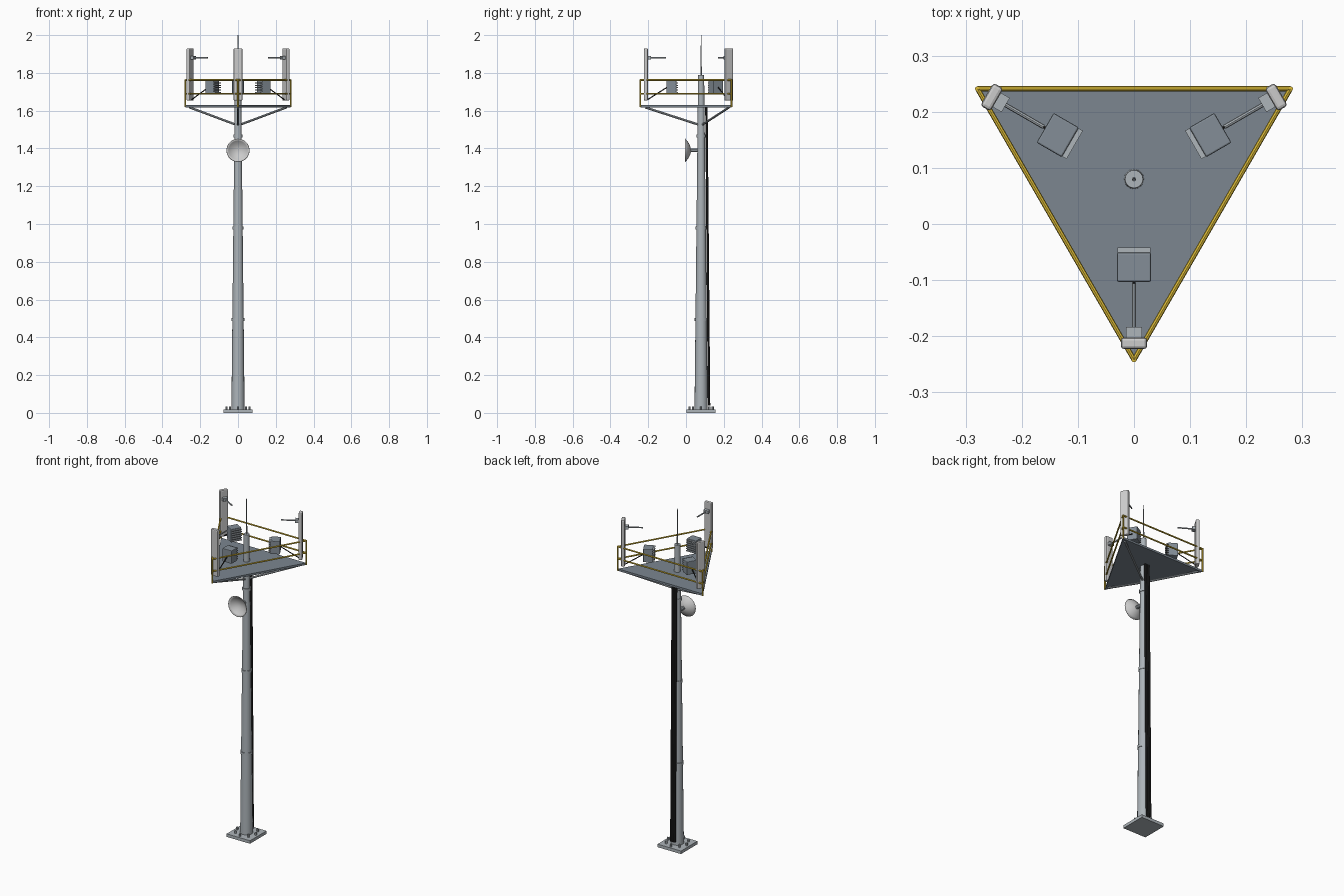
import bpy, bmesh, math
from mathutils import Vector, Matrix

if "Cube" in bpy.data.objects:
    bpy.data.objects.remove(bpy.data.objects["Cube"])

CY = 0.08                                   # mast axis sits at (0, CY)
DIRS = [math.radians(a) for a in (-90, 30, 150)]


def material(name, rgb):
    m = bpy.data.materials.new(name)
    m.diffuse_color = (*rgb, 1)
    m.use_nodes = True
    m.node_tree.nodes["Principled BSDF"].inputs["Base Color"].default_value = m.diffuse_color
    return m


STEEL = material("steel", (0.42, 0.46, 0.49))
DECK = material("deck", (0.2, 0.24, 0.28))
YELLOW = material("safety_yellow", (0.75, 0.52, 0.04))
BLACK = material("black_cable", (0.02, 0.02, 0.02))
PALE = material("pale_grey", (0.6, 0.62, 0.63))
UNIT = material("radio_grey", (0.23, 0.27, 0.31))


def finish(name, bm, mat, smooth=False):
    bmesh.ops.recalc_face_normals(bm, faces=bm.faces)
    me = bpy.data.meshes.new(name)
    bm.to_mesh(me)
    bm.free()
    ob = bpy.data.objects.new(name, me)
    bpy.context.collection.objects.link(ob)
    me.materials.append(mat)
    if smooth:
        bpy.ops.object.select_all(action='DESELECT')
        ob.select_set(True)
        bpy.context.view_layer.objects.active = ob
        bpy.ops.object.shade_smooth_by_angle(angle=math.radians(35))
    return ob


def rod(name, a, b, r1, mat, r2=None, sides=8):
    a, b = Vector(a), Vector(b)
    d = b - a
    bm = bmesh.new()
    M = Matrix.Translation((a + b) / 2) @ d.to_track_quat('Z', 'Y').to_matrix().to_4x4()
    bmesh.ops.create_cone(bm, cap_ends=True, segments=sides, radius1=r1,
                          radius2=r1 if r2 is None else r2, depth=d.length, matrix=M)
    return finish(name, bm, mat, sides > 6)


def polar(ang, r, z, side=0.0):
    c, s = math.cos(ang), math.sin(ang)
    return Vector((r * c - side * s, CY + r * s + side * c, z))


def radial_box(name, ang, r0, r1, width, z0, z1, mat, bevel=0.0):
    bm = bmesh.new()
    M = (Matrix.Translation(polar(ang, (r0 + r1) / 2, (z0 + z1) / 2))
         @ Matrix.Rotation(ang, 4, 'Z') @ Matrix.Diagonal((r1 - r0, width, z1 - z0, 1)))
    bmesh.ops.create_cube(bm, size=1, matrix=M)
    ob = finish(name, bm, mat)
    if bevel:
        b = ob.modifiers.new("bevel", 'BEVEL')
        b.width, b.segments = bevel, 2
    return ob


def mast_r(z):
    return 0.035 - 0.019 * z / 1.79


# base plate with anchor bolts
radial_box("base_plate", 0, -0.077, 0.077, 0.154, 0, 0.018, STEEL)
for i in range(8):
    a = i * math.pi / 4
    rod(f"anchor_bolt_{i}", polar(a, 0.061, 0.015), polar(a, 0.061, 0.034), 0.006, STEEL, sides=6)

# tapered mast, joint collars, lightning rod
rod("mast", (0, CY, 0.015), (0, CY, 1.79), 0.035, STEEL, 0.016, 16)
for i, z in enumerate((0.495, 0.98, 1.465)):
    rod(f"mast_collar_{i}", (0, CY, z - 0.008), (0, CY, z + 0.008), mast_r(z) + 0.004, STEEL, sides=16)
rod("lightning_rod_base", (0, CY, 1.785), (0, CY, 1.835), 0.004, STEEL)
rod("lightning_rod", (0, CY, 1.83), (0, CY, 2.0), 0.0028, STEEL, 0.0015)

# feeder cables up the back of the mast
for i, x in enumerate((-0.011, 0, 0.011)):
    rod(f"feeder_cable_{i}", (x, CY + 0.042, 0.04), (x, CY + 0.028, 1.62), 0.0065, BLACK)

# triangular deck
bm = bmesh.new()
tri = [bm.verts.new(polar(a, 0.322, 1.618)) for a in DIRS]
face = bm.faces.new(tri)
top = bmesh.ops.extrude_face_region(bm, geom=[face])["geom"]
bmesh.ops.translate(bm, vec=(0, 0, 0.012), verts=[v for v in top if isinstance(v, bmesh.types.BMVert)])
finish("deck", bm, DECK)

# one sector per corner: railing, strut, panel antenna, radio unit
for i, a in enumerate(DIRS):
    nxt = DIRS[(i + 1) % 3]
    rod(f"rail_post_{i}", polar(a, 0.322, 1.62), polar(a, 0.322, 1.765), 0.0045, YELLOW)
    for label, z in (("top", 1.762), ("mid", 1.69)):
        rod(f"{label}_rail_{i}", polar(a, 0.322, z), polar(nxt, 0.322, z), 0.0045, YELLOW)
    rod(f"deck_strut_{i}", polar(a, 0.295, 1.617), polar(a, 0.01, 1.525), 0.006, STEEL)

    radial_box(f"panel_antenna_{i}", a, 0.282, 0.303, 0.047, 1.653, 1.93, PALE, 0.006)
    radial_box(f"panel_clamp_{i}", a, 0.264, 0.284, 0.029, 1.871, 1.889, STEEL)
    rod(f"panel_arm_{i}", polar(a, 0.268, 1.88), polar(a, 0.186, 1.88), 0.004, STEEL)

    radial_box(f"radio_unit_{i}", a, 0.131, 0.183, 0.061, 1.688, 1.766, UNIT, 0.003)
    for k in range(6):
        z = 1.694 + k * 0.0125
        radial_box(f"cooling_fin_{i}_{k}", a, 0.122, 0.133, 0.058, z, z + 0.005, STEEL)
    rod(f"jumper_cable_{i}", polar(a, 0.284, 1.658), polar(a, 0.18, 1.724), 0.003, BLACK, sides=6)

# microwave dish: thin parabolic bowl opening to the front
bm = bmesh.new()
prof = [(0.061 * t / 6, 0.025 - 0.03 * (t / 6) ** 2) for t in range(7)]
vs = [bm.verts.new((r, y, 1.39)) for r, y in prof]
es = [bm.edges.new(p) for p in zip(vs, vs[1:])]
bmesh.ops.spin(bm, geom=vs + es, cent=(0, 0, 1.39), axis=(0, 1, 0),
               angle=2 * math.pi, steps=20, use_duplicate=False)
bmesh.ops.remove_doubles(bm, verts=bm.verts, dist=0.0005)
dish = finish("dish", bm, PALE, True)
s = dish.modifiers.new("thickness", 'SOLIDIFY')
s.thickness, s.offset = 0.002, 0
rod("dish_mount", (0, 0.024, 1.39), (0, 0.062, 1.39), 0.01, STEEL, sides=10)
